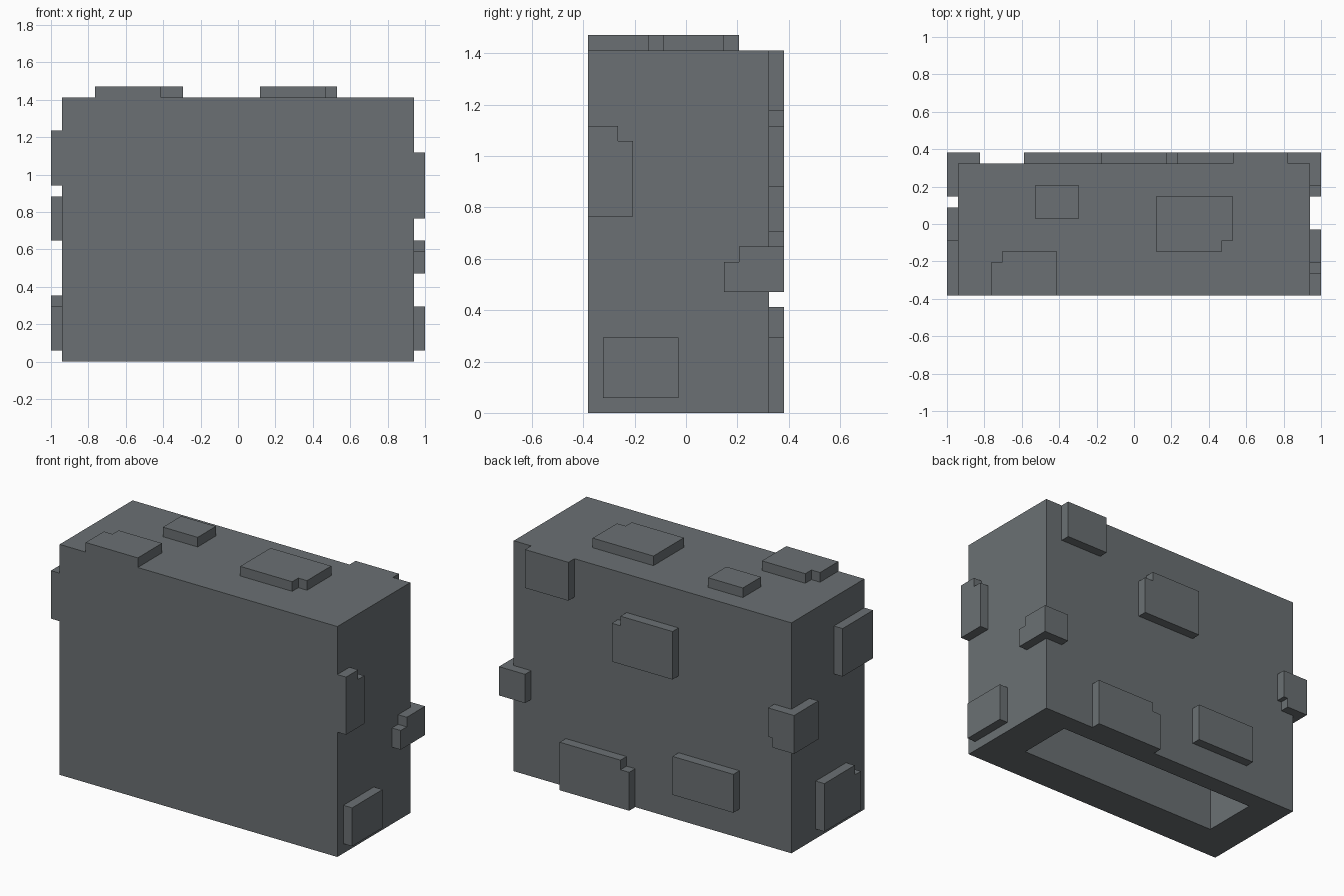
import bpy, bmesh
from mathutils import Vector

U = 1 / 17                      # one grid step of the blocky design
W, FRONT, BACK, TOP = 16, -6.5, 5.5, 24

cube = bpy.data.objects.get("Cube")
if cube:
    bpy.data.objects.remove(cube, do_unlink=True)

grey = bpy.data.materials.new("slate_grey")
grey.use_nodes = True
colour = (0.145, 0.163, 0.172, 1)
grey.diffuse_color = colour
grey.node_tree.nodes["Principled BSDF"].inputs["Base Color"].default_value = colour


def prism(name, outline, direction):
    """Extrude a flat outline (grid steps) along a direction."""
    bm = bmesh.new()
    face = bm.faces.new([bm.verts.new(Vector(p) * U) for p in outline])
    out = bmesh.ops.extrude_face_region(bm, geom=[face], use_keep_orig=True)
    moved = [g for g in out["geom"] if isinstance(g, bmesh.types.BMVert)]
    bmesh.ops.translate(bm, verts=moved, vec=Vector(direction) * U)
    bmesh.ops.recalc_face_normals(bm, faces=bm.faces)
    mesh = bpy.data.meshes.new(name)
    bm.to_mesh(mesh)
    bm.free()
    mesh.materials.append(grey)
    obj = bpy.data.objects.new(name, mesh)
    bpy.context.collection.objects.link(obj)
    return obj


def box(name, x0, x1, y0, y1, z0, z1):
    base = [(x0, y0, z0), (x1, y0, z0), (x1, y1, z0), (x0, y1, z0)]
    return prism(name, base, (0, 0, z1 - z0))


def cut(obj, *bounds):
    """Subtract a box, then discard the cutter."""
    cutter = box("cutter", *bounds)
    cutter.hide_render = True
    mod = obj.modifiers.new("cut", "BOOLEAN")
    mod.operation, mod.solver, mod.object = "DIFFERENCE", "EXACT", cutter
    bpy.context.view_layer.objects.active = obj
    bpy.ops.object.modifier_apply(modifier=mod.name)
    bpy.data.objects.remove(cutter, do_unlink=True)


# Each side: placement of (a, b) on the face, and its outward direction
SIDES = {
    "left": (lambda a, b: (W, a, b), (1, 0, 0)),
    "right": (lambda a, b: (-W, a, b), (-1, 0, 0)),
    "back": (lambda a, b: (a, BACK, b), (0, 1, 0)),
    "top": (lambda a, b: (a, b, TOP), (0, 0, 1)),
}


def plate(name, side, a0, a1, b0, b1, notch=None):
    """Raised plate; notch names the (a, b) corner missing one step."""
    place, outward = SIDES[side]
    points = []
    for i, (a, b) in enumerate([(a0, b0), (a1, b0), (a1, b1), (a0, b1)]):
        if notch == (a, b):
            da, db = (1 if a == a0 else -1), (1 if b == b0 else -1)
            step = [(a, b + db), (a + da, b + db), (a + da, b)]
            points += step if i % 2 == 0 else step[::-1]
        else:
            points.append((a, b))
    return prism(name, [place(a, b) for a, b in points], outward)


def corner_plate(name, s, z0, z1):
    """Plate wrapped around a rear vertical edge; s is the side sign."""
    ell = [(14, 6.5), (17, 6.5), (17, 2.5), (16, 2.5), (16, 5.5), (14, 5.5)]
    return prism(name, [(s * x, y, z0) for x, y in ell], (0, 0, z1 - z0))


# Body with a hollow opening underneath
body = box("body", -W, W, FRONT, BACK, 0, TOP)
cut(body, -12, 12, -2.5, 3.5, -1, 20)

# Plates on the top
plate("top_plate_small", "top", -9, -5, 0.5, 3.5)
plate("top_plate_large", "top", 2, 9, -2.5, 2.5, (9, -2.5))
plate("top_plate_front", "top", -13, -7, FRONT, -2.5, (-13, -2.5))

# Plates on the left and right sides
plate("left_plate_upper", "left", FRONT, -3.5, 13, 19, (-3.5, 19))
plate("left_plate_lower", "left", -5.5, -0.5, 1, 5)
plate("right_plate_upper", "right", FRONT, -1.5, 16, 21)
plate("right_plate_lower", "right", -4.5, 1.5, 1, 6, (-4.5, 6))

# Plates on the back
plate("back_plate_top", "back", 9, 14, 20, TOP)
plate("back_plate_middle", "back", -3, 4, 15, 20, (4, 20))
plate("back_plate_bottom", "back", 2, 10, 0, 5, (2, 5))
plate("back_plate_lower", "back", -10, -3, 3, 7)

# Notched plates around the rear edges
left_corner = corner_plate("left_corner_plate", 1, 8, 11)
cut(left_corner, 15.5, 17.5, 2, 3.5, 10, 12)
right_corner = corner_plate("right_corner_plate", -1, 11, 15)
cut(right_corner, -15 + 0.5, -13, 5, 7, 10, 12)
